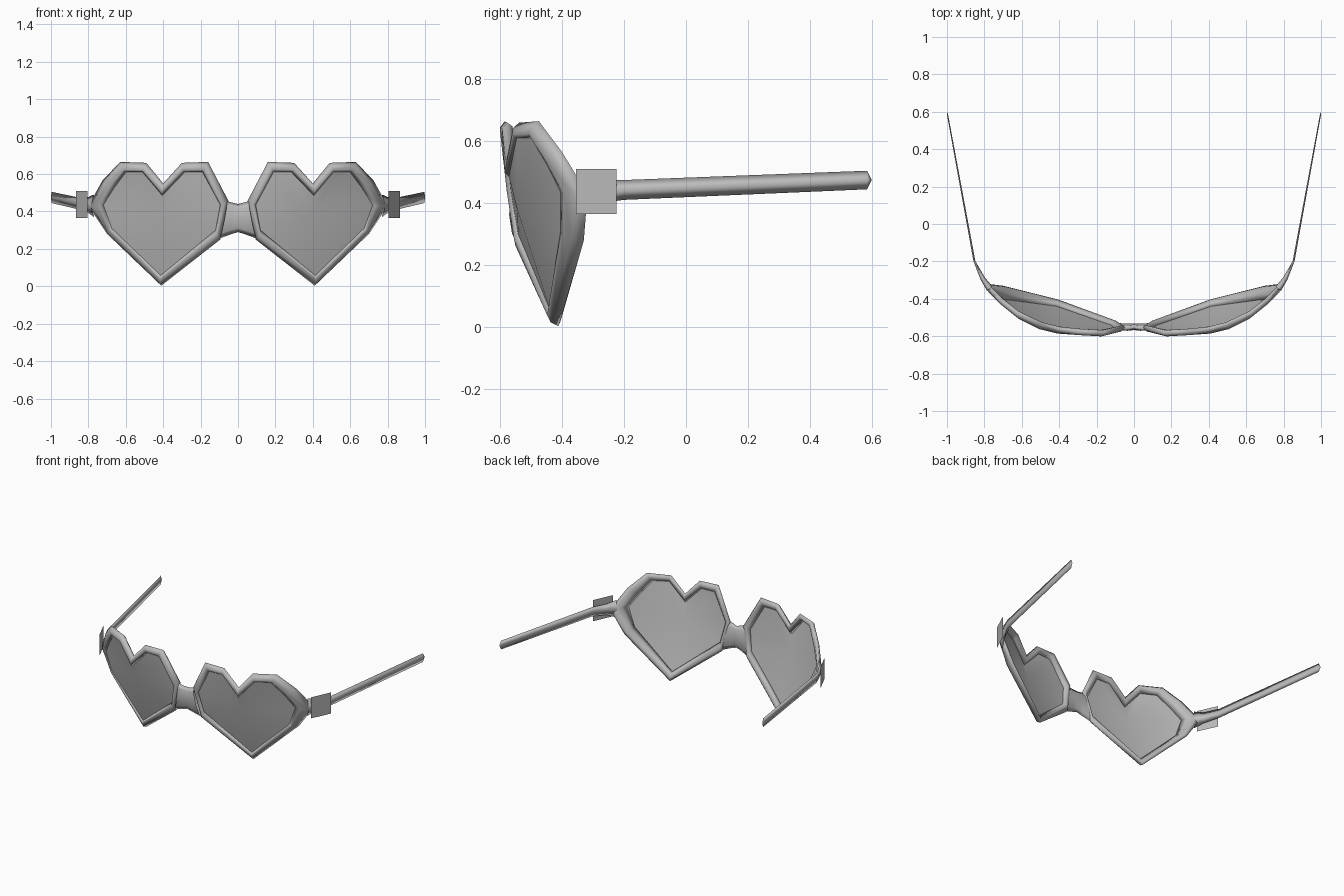
import bpy, bmesh, math
from mathutils import Vector

cube = bpy.data.objects.get("Cube")
if cube:
    bpy.data.objects.remove(cube, do_unlink=True)

GREY = (0.5, 0.5, 0.5, 1)
mat = bpy.data.materials.new("plain grey")
mat.use_nodes = True
mat.diffuse_color = GREY
mat.node_tree.nodes["Principled BSDF"].inputs["Base Color"].default_value = GREY


def finish(name, bm, closed=True):
    """Turn a half mesh into a mirrored, smooth object."""
    if closed:
        bmesh.ops.recalc_face_normals(bm, faces=bm.faces)
    for f in bm.faces:
        f.smooth = True
    mesh = bpy.data.meshes.new(name)
    bm.to_mesh(mesh)
    bm.free()
    mesh.materials.append(mat)
    ob = bpy.data.objects.new(name, mesh)
    bpy.context.collection.objects.link(ob)
    mirror = ob.modifiers.new("both sides", "MIRROR")
    mirror.use_clip = True


def skin(bm, rings, loop=False):
    """Join equal rings of points with quads."""
    rows = [[bm.verts.new(p) for p in ring] for ring in rings]
    pairs = list(zip(rows, rows[1:])) + ([(rows[-1], rows[0])] if loop else [])
    for a, b in pairs:
        for i in range(len(a)):
            j = (i + 1) % len(a)
            bm.faces.new((a[i], a[j], b[j], b[i]))
    return rows


def oval(centre, across, up, n):
    """Elliptical section given by its two half axes."""
    c, u, v = Vector(centre), Vector(across), Vector(up)
    return [c + u * math.cos(t) + v * math.sin(t)
            for t in (math.tau * i / n for i in range(n))]


# Heart outlines: outer rim edge and lens edge, point for point
outer = [(.16, -.585, .665), (.30, -.577, .66), (.40, -.563, .55), (.49, -.54, .66),
         (.63, -.475, .665), (.725, -.40, .565), (.80, -.318, .43), (.70, -.33, .28),
         (.41, -.412, .003), (.095, -.53, .25), (.05, -.555, .455)]
inner = [(.19, -.582, .61), (.285, -.577, .61), (.405, -.572, .485), (.51, -.547, .61),
         (.60, -.50, .61), (.663, -.45, .525), (.72, -.405, .435), (.675, -.405, .31),
         (.413, -.44, .058), (.12, -.542, .30), (.095, -.565, .435)]

# Heart rim: rounded bar standing proud of the lens at front and back
facing = Vector((.25, -.93, -.2))
sections = []
for o, i in zip(outer, inner):
    o, i = Vector(o), Vector(i)
    near, far = i.lerp(o, .3), i.lerp(o, .7)
    sections.append([i, near + facing * .018, far + facing * .018, o,
                     far - facing * .018, near - facing * .018])
bm = bmesh.new()
skin(bm, sections, loop=True)
finish("heart_rims", bm)

# Slightly domed lens
bm = bmesh.new()
edge = [bm.verts.new(p) for p in inner]
centre = bm.verts.new((.405, -.545, .38))
for i, v in enumerate(edge):
    f = bm.faces.new((centre, edge[(i + 1) % len(edge)], v))
    f.normal_update()
    if f.normal.y > 0:
        f.normal_flip()
finish("lenses", bm, closed=False)

# Pinched nose bridge, its ends leaning along the rims
bm = bmesh.new()
skin(bm, [oval((0, -.55, .365), (0, .017, 0), (0, 0, .075), 8),
          oval((.035, -.552, .362), (0, .019, 0), (-.006, -.005, .085), 8),
          oval((.078, -.548, .355), (.005, .018, 0), (-.02, -.012, .1), 8)])
finish("nose_bridge", bm)

# Side arms: neck tapering out of the rim, then a thin temple ending in a point
bm = bmesh.new()
rows = skin(bm, [oval((.772, -.345, .43), (.014, -.012, 0), (0, 0, .06), 4),
                 oval((.808, -.293, .436), (.011, -.007, 0), (0, 0, .038), 4),
                 oval((.853, -.20, .443), (.005, -.001, 0), (0, 0, .032), 4),
                 oval((.997, .585, .475), (.003, -.001, 0), (0, 0, .03), 4)])
tip = bm.verts.new((1, .6, .475))
end = rows[-1]
for i, v in enumerate(end):
    bm.faces.new((v, end[(i + 1) % len(end)], tip))
finish("side_arms", bm)

# Flat square hinge plates
bm = bmesh.new()
bm.faces.new([bm.verts.new(p) for p in ((.805, -.355, .365), (.865, -.225, .365),
                                        (.865, -.225, .51), (.805, -.355, .51))])
finish("hinge_plates", bm, closed=False)
